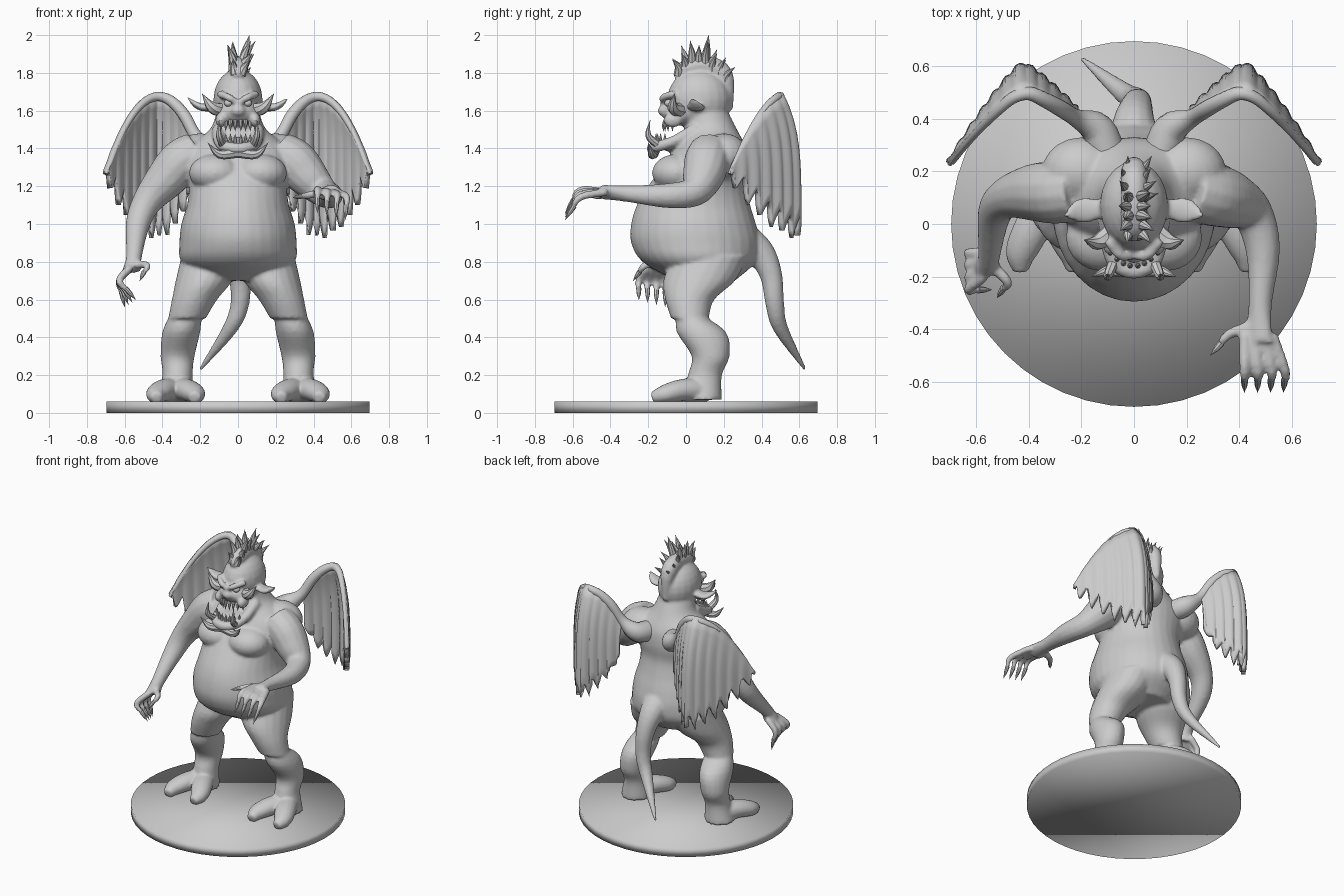
import bpy, bmesh, math, random
from mathutils import Vector, Matrix

random.seed(4)
if "Cube" in bpy.data.objects:
    bpy.data.objects.remove(bpy.data.objects["Cube"])

GREY = (0.6, 0.6, 0.6, 1)
grey = bpy.data.materials.new("plain grey")
grey.use_nodes = True
grey.diffuse_color = GREY
grey.node_tree.nodes["Principled BSDF"].inputs["Base Color"].default_value = GREY
UP = Vector((0, 0, 1))


def finish(name, bm, angle=40):
    """Turn a bmesh into a named, shaded object."""
    bmesh.ops.recalc_face_normals(bm, faces=bm.faces)
    mesh = bpy.data.meshes.new(name)
    bm.to_mesh(mesh)
    bm.free()
    mesh.materials.append(grey)
    ob = bpy.data.objects.new(name, mesh)
    bpy.context.collection.objects.link(ob)
    bpy.ops.object.select_all(action='DESELECT')
    ob.select_set(True)
    bpy.context.view_layer.objects.active = ob
    bpy.ops.object.shade_smooth_by_angle(angle=math.radians(angle))
    return ob


def spline(points, steps):
    """Catmull-Rom samples through points of any dimension."""
    p = [Vector(q) for q in points]
    p = [2 * p[0] - p[1]] + p + [2 * p[-1] - p[-2]]
    samples = []
    for before, start, end, after in zip(p, p[1:], p[2:], p[3:]):
        for i in range(steps):
            t = i / steps
            samples.append(start + (end - before) * (t / 2)
                           + (2 * before - 5 * start + 4 * end - after) * (t * t / 2)
                           + (3 * start - before - 3 * end + after) * (t ** 3 / 2))
    return samples + [p[-2]]


def tube(bm, points, sides=14, steps=4, side=1, axis=None):
    """Loft rings along points (x, y, z, radius[, second radius])."""
    points = [tuple(q) if len(q) == 5 else (*q, q[3]) for q in points]
    path = spline([(side * q[0], *q[1:]) for q in points], steps)
    centres = [Vector(q[:3]) for q in path]
    angles = [math.tau * k / sides for k in range(sides)]
    rings, across = [], Vector((1, 0, 0))
    for i, centre in enumerate(centres):
        ahead = centres[min(i + 1, len(centres) - 1)]
        behind = centres[max(i - 1, 0)]
        along = axis or (ahead - behind).normalized()
        if abs(across.dot(along)) > 0.95:
            across = UP
        across = (across - along * across.dot(along)).normalized()
        other = along.cross(across)
        wide, deep = max(path[i][3], 0.001), max(path[i][4], 0.001)
        rings.append([bm.verts.new(centre + across * wide * math.cos(t) + other * deep * math.sin(t))
                      for t in angles])
    for low, high in zip(rings, rings[1:]):
        for k in range(sides):
            bm.faces.new((low[k - 1], low[k], high[k], high[k - 1]))
    bm.faces.new(rings[0][::-1])
    bm.faces.new(rings[-1])


def blob(bm, centre, radii):
    matrix = Matrix.Translation(centre) @ Matrix.Diagonal((*radii, 1))
    bmesh.ops.create_uvsphere(bm, u_segments=20, v_segments=12, radius=1, matrix=matrix)


def spike(bm, root, middle, tip, radius, side=1):
    """Curved spike from root through middle to the tip."""
    tube(bm, [(*root, radius), (*middle, radius * 0.75), (*tip, 0)], sides=8, side=side)


def finger(skin, claws, knuckle, bend, tip):
    """Fleshy finger with a pointed claw on its end."""
    knuckle, bend, tip = Vector(knuckle), Vector(bend), Vector(tip)
    pad = bend.lerp(tip, 0.5)
    tube(skin, [(*knuckle, .022), (*bend, .02), (*pad, .013)], sides=10)
    spike(claws, bend.lerp(tip, 0.4), bend.lerp(tip, 0.7), tip, .014)


# Round stand
bm = bmesh.new()
bmesh.ops.create_cone(bm, cap_ends=True, segments=48, radius1=0.695, radius2=0.695,
                      depth=0.06, matrix=Matrix.Translation((0, 0, 0.03)))
finish("stand", bm, 180)

# Torso and neck: evenly spaced rings of (centre y, half width, half depth)
bm, claws = bmesh.new(), bmesh.new()
rings = [(.1, .18, .16), (.07, .3, .3), (.05, .31, .34), (.04, .3, .33), (.04, .27, .3),
         (.06, .26, .26), (.1, .28, .23), (.13, .27, .19), (.13, .15, .14), (.1, .11, .12)]
tube(bm, [(0, y, .7 + i / 10, wide, deep) for i, (y, wide, deep) in enumerate(rings)],
     sides=32, axis=UP)

# Head
blob(bm, (0, .07, 1.66), (.13, .17, .16))         # skull
blob(bm, (0, -.02, 1.59), (.11, .11, .07))        # muzzle
blob(bm, (0, -.12, 1.6), (.04, .03, .03))         # nose
blob(bm, (0, -.03, 1.42), (.11, .13, .04))        # floor of the mouth
tube(bm, [(0, -.06, 1.78, .02), (0, 0, 1.82, .05), (0, .1, 1.84, .05),
          (0, .2, 1.79, .05), (0, .23, 1.6, .02)])  # crest base
jaw = [(.1, .06, 1.5, .04), (.1, -.06, 1.44, .03), (.07, -.15, 1.41, .03), (0, -.18, 1.4, .03)]
tube(bm, jaw + [(-x, y, z, radius) for x, y, z, radius in jaw[-2::-1]])

for s in (1, -1):
    blob(bm, (s * .12, -.05, 1.27), (.14, .13, .1))      # chest
    blob(bm, (s * .2, .2, 1.36), (.15, .13, .12))        # shoulder blade
    blob(bm, (s * .09, -.07, 1.55), (.03, .05, .04))     # cheek
    tube(bm, [(0, -.12, 1.64, .015), (.05, -.12, 1.67, .02), (.1, -.06, 1.69, .02)], side=s)  # brow
    tube(bm, [(.1, .06, 1.62, .02, .03), (.2, .05, 1.62, .02, .05), (.27, .03, 1.67, .005)], side=s)  # ear
    # Thigh, then shin set back behind the knee
    tube(bm, [(.14, .13, .83, .16, .2), (.18, .07, .7, .15, .19), (.23, .02, .6, .12, .13),
              (.27, .02, .5, .1, .1)], side=s, sides=20, axis=UP)
    tube(bm, [(.27, 0, .54, .08, .05), (.3, .08, .43, .1, .13), (.32, .13, .3, .09, .1),
              (.32, .1, .2, .08, .09), (.33, .09, .07, .1, .1)], side=s, sides=20, axis=UP)
    # Two-toed foot
    for out in (-1, 1):
        tube(bm, [(.33, .1, .12, .07), (.33 + out * .06, -.02, .12, .07, .06),
                  (.33 + out * .1, -.11, .1, .06, .05), (.33 + out * .1, -.18, .08, .03)], side=s)

# Reaching arm
tube(bm, [(.22, .13, 1.37, .12), (.3, .11, 1.33, .12), (.37, .09, 1.25, .11), (.45, .04, 1.17, .08),
          (.49, -.1, 1.15, .066), (.48, -.3, 1.16, .045), (.47, -.45, 1.17, .06, .03)])
# Hanging arm
tube(bm, [(-.22, .13, 1.37, .12), (-.3, .12, 1.33, .12), (-.38, .12, 1.24, .11), (-.48, .1, 1.12, .08),
          (-.53, .04, 1, .065), (-.55, -.12, .83, .042), (-.56, -.16, .76, .05)])
# Fingers fan out from each palm, with a thumb
for k in range(4):
    x = .42 + .035 * k
    drop = k / 80
    finger(bm, claws, (x, -.42, 1.17), (x + k / 60, -.56, 1.18 - drop), (x + k / 70, -.64, 1.06 - drop))
    y = -.11 - .03 * k
    finger(bm, claws, (-.57, y, .77), (-.63, y - k / 60, .7), (-.6 + k / 50, y - k / 60, .56 + drop))
finger(bm, claws, (.46, -.38, 1.17), (.36, -.42, 1.15), (.29, -.5, 1.14))
finger(bm, claws, (-.55, -.15, .79), (-.48, -.22, .78), (-.52, -.28, .7))
finish("claws", claws)

# Tail
tube(bm, [(0, .28, .92, .11), (0, .39, .85, .08), (.01, .45, .73, .06), (.01, .47, .58, .05),
          (-.04, .5, .45, .04), (-.2, .63, .23, .01)])
body = finish("body", bm, 180)
skin = body.modifiers.new("fuse", 'REMESH')
skin.mode = 'VOXEL'
skin.voxel_size = 0.01
skin.use_smooth_shade = True
soften = body.modifiers.new("soften", 'SMOOTH')
soften.iterations = 6

# Eyes, tusks, teeth and face spikes
eyes, teeth, horns = bmesh.new(), bmesh.new(), bmesh.new()
for s in (1, -1):
    blob(eyes, (s * .05, -.09, 1.64), (.024, .024, .02))
    spike(teeth, (.08, -.15, 1.42), (.1, -.2, 1.47), (.1, -.19, 1.55), .022, s)
    for k in range(4):
        x = .015 + k / 40
        y = 6 * x * x - .16
        spike(teeth, (x, y, 1.42), (x, y, 1.45), (x, y, 1.48), .011, s)
        spike(teeth, (x, y + .05, 1.55), (x, y + .04, 1.52), (x, y + .04, 1.49), .011, s)
    spike(horns, (.08, -.03, 1.6), (.14, -.07, 1.62), (.19, -.06, 1.69), .04, s)
    spike(horns, (0, -.17, 1.38), (.1, -.18, 1.37), (.16, -.2, 1.43), .03, s)
finish("eyes", eyes)
finish("teeth_and_tusks", teeth)
finish("face_spikes", horns)

# Mohawk spikes fanned along the crest
bm = bmesh.new()
for k in range(8):
    t = k / 7
    y = t / 4 - .04
    z = 1.79 + .05 * math.sin(math.pi * min(t * 1.2, 1)) - .05 * t * t
    for s in (1, -1):
        height = (.1 + .05 * math.sin(math.pi * t)) * random.uniform(.7, 1.1)
        lean, back = s * random.uniform(.02, .06) + .02, (t - .4) * .08
        spike(bm, (s * .015, y, z), (s * .02 + lean * .3, y, z + height / 2),
              (s * .02 + lean, y + back, z + height), .026)
spike(bm, (.02, .1, 1.84), (.04, .11, 1.92), (.06, .12, 2), .026)
finish("mohawk", bm)

# Wings: sheet bent at the wrist, with an arched top and a ragged feather hem
FEATHERS, COLUMNS, ROWS = 11, 72, 10
for s, side in ((1, "left"), (-1, "right")):
    bm = bmesh.new()
    grid, edge = [], []
    for i in range(COLUMNS + 1):
        u = i / COLUMNS
        bend = (u - .42) / .58
        x = .22 + .48 * u
        y = .6 - (.37 if bend > 0 else .25) * abs(bend) ** 1.2
        top = 1.69 - .41 * bend * bend
        lean = .1 * (1 - abs(bend))
        phase = u * FEATHERS % 1
        low = .92 + (.3 if bend > 0 else .6) * bend * bend
        low = min(low + .13 * abs(2 * phase - 1) * min(1, 4 * u), top - .02)
        column = []
        for r in range(ROWS + 1):
            v = r / ROWS
            bow = .008 * v * math.cos(math.tau * phase) - lean * (1 - v) ** 4
            column.append(bm.verts.new((s * x, y + bow, top + (low - top) * v)))
        grid.append(column)
        if i % 9 == 0:
            edge.append((x, y - lean, top - .015, .035 - .025 * u))
    for a, b in zip(grid, grid[1:]):
        for r in range(ROWS):
            bm.faces.new((a[r], b[r], b[r + 1], a[r + 1]))
    wing = finish(side + "_wing", bm, 60)
    thick = wing.modifiers.new("thickness", 'SOLIDIFY')
    thick.thickness = 0.03
    thick.offset = 0
    # Short arm growing from the back, thinning into the leading edge
    bm = bmesh.new()
    tube(bm, [(.1, .26, 1.37, .07), (.14, .36, 1.39, .065)] + edge, side=s)
    finish(side + "_wing_arm", bm)
